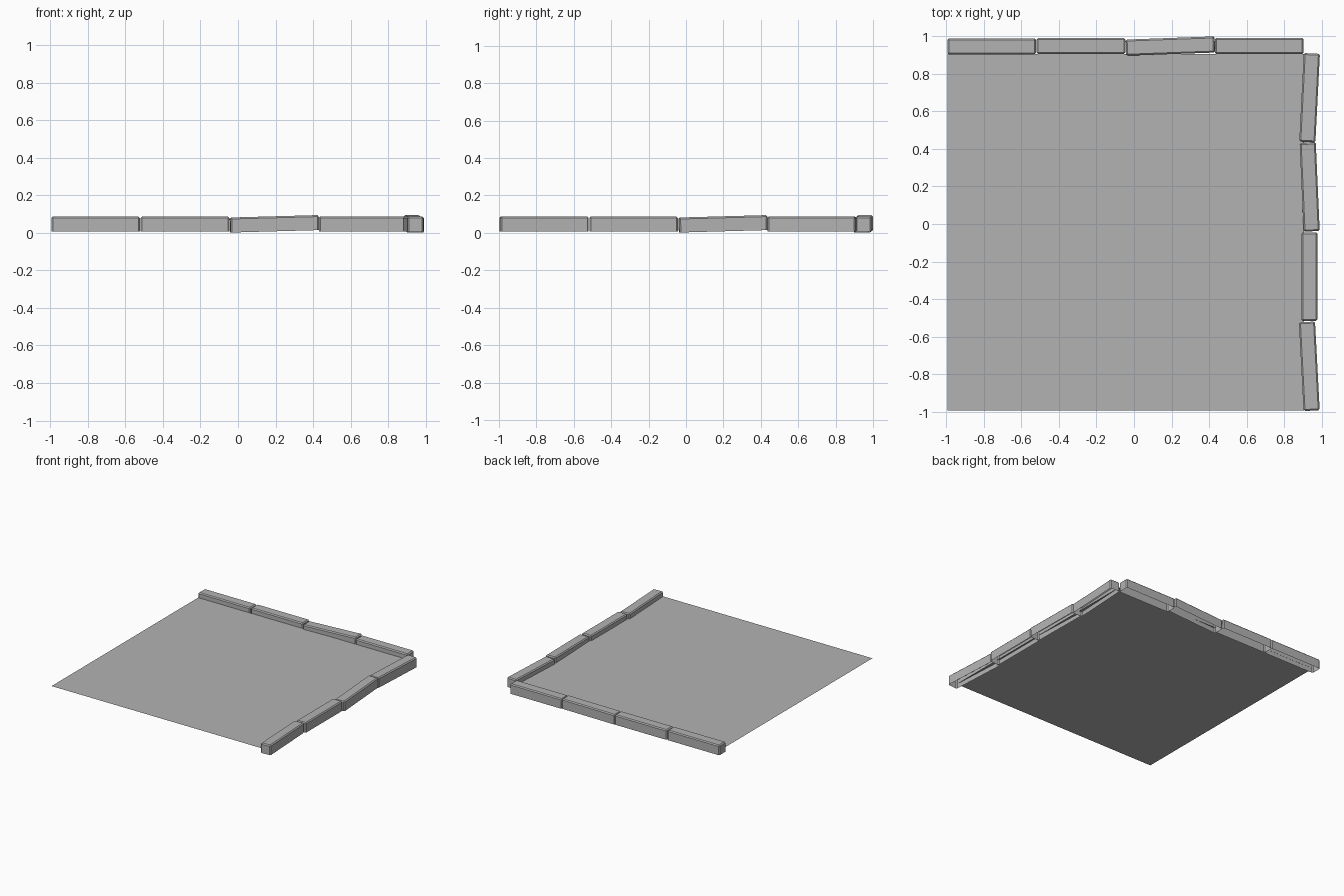
import bpy, bmesh
from mathutils import Vector, Matrix

if "Cube" in bpy.data.objects:
    bpy.data.objects.remove(bpy.data.objects["Cube"])

PLANE_Z = 0.046
W, H = 0.086, 0.08

grey = bpy.data.materials.new("stone_grey")
grey.diffuse_color = (0.45, 0.45, 0.45, 1)
grey.use_nodes = True
grey.node_tree.nodes["Principled BSDF"].inputs["Base Color"].default_value = grey.diffuse_color


def add_object(name, bm):
    mesh = bpy.data.meshes.new(name)
    bm.to_mesh(mesh)
    bm.free()
    mesh.materials.append(grey)
    obj = bpy.data.objects.new(name, mesh)
    bpy.context.collection.objects.link(obj)
    return obj


def curb(name, start, end):
    """Bevelled block, open underneath, running between two bottom-centre points."""
    a, b = Vector(start), Vector(end)
    d = b - a
    length = d.length
    bm = bmesh.new()
    bmesh.ops.create_cube(bm, size=1, matrix=Matrix.Diagonal((length, W, H, 1)))
    bmesh.ops.bevel(bm, geom=[e for e in bm.edges
                              if max(v.co.z for v in e.verts) > 0],
                    offset=0.008, segments=1, affect='EDGES', profile=0.5)
    bm.normal_update()
    under = [f for f in bm.faces if f.normal.z < -0.9]
    bmesh.ops.delete(bm, geom=under, context='FACES')
    x = d.normalized()
    y = Vector((0, 0, 1)).cross(x).normalized()
    z = x.cross(y)
    rot = Matrix((x, y, z)).transposed().to_4x4()
    bmesh.ops.transform(bm, verts=bm.verts,
                        matrix=Matrix.Translation((a + b) / 2 + Vector((0, 0, H / 2))) @ rot)
    return add_object(name, bm)


# ground slab surface
bm = bmesh.new()
bmesh.ops.create_grid(bm, x_segments=1, y_segments=1, size=0.95,
                      matrix=Matrix.Translation((-0.045, -0.045, PLANE_Z)))
add_object("pavement", bm)

# kerb stones along the back edge
back = [((-0.995, 0.947, 0.008), (-0.523, 0.947, 0.008)),
        ((-0.519, 0.949, 0.008), (-0.046, 0.949, 0.008)),
        ((-0.042, 0.940, 0.002), (0.430, 0.957, 0.015)),
        ((0.431, 0.949, 0.008), (0.904, 0.949, 0.008))]
# kerb stones along the right edge
right = [((0.947, -0.995, 0.008), (0.922, -0.522, 0.008)),
         ((0.935, -0.517, 0.008), (0.935, -0.044, 0.008)),
         ((0.947, -0.038, 0.002), (0.926, 0.434, 0.015)),
         ((0.924, 0.437, 0.008), (0.948, 0.909, 0.008))]
for side, stones in (("back", back), ("right", right)):
    for i, (s, e) in enumerate(stones, 1):
        curb(f"{side}_kerb_{i}", s, e)
